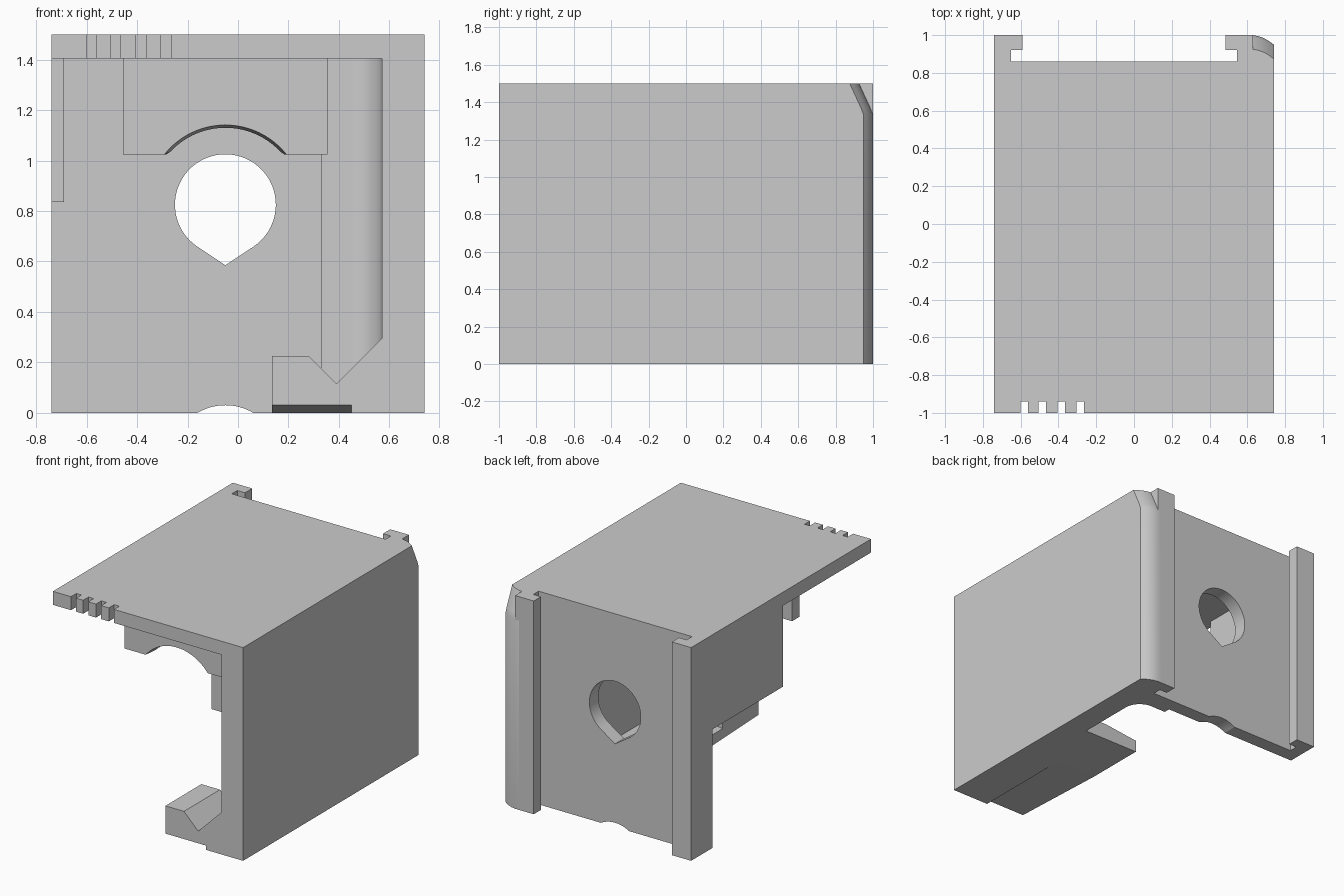
import bpy, bmesh
from math import sin, cos, radians, acos, degrees

cube = bpy.data.objects.get("Cube")
if cube:
    bpy.data.objects.remove(cube, do_unlink=True)

grey = bpy.data.materials.new("plain_grey")
grey.use_nodes = True
grey.diffuse_color = (0.6, 0.6, 0.6, 1)
grey.node_tree.nodes["Principled BSDF"].inputs["Base Color"].default_value = (0.6, 0.6, 0.6, 1)


def loft(name, *rings, smooth=False):
    """Solid through matching rings of 3D points, capped at both ends."""
    bm = bmesh.new()
    loops = [[bm.verts.new(p) for p in ring] for ring in rings]
    bm.faces.new(loops[0])
    bm.faces.new(loops[-1])
    n = len(loops[0])
    for a, b in zip(loops, loops[1:]):
        for i in range(n):
            j = (i + 1) % n
            bm.faces.new((a[i], a[j], b[j], b[i]))
    bmesh.ops.recalc_face_normals(bm, faces=bm.faces[:])
    mesh = bpy.data.meshes.new(name)
    bm.to_mesh(mesh)
    bm.free()
    mesh.materials.append(grey)
    ob = bpy.data.objects.new(name, mesh)
    bpy.context.collection.objects.link(ob)
    if smooth:
        smooth_edges(ob)
    return ob


def smooth_edges(ob):
    bpy.ops.object.select_all(action='DESELECT')
    ob.select_set(True)
    bpy.context.view_layer.objects.active = ob
    bpy.ops.object.shade_smooth_by_angle(angle=radians(25))


def plan(name, pts, z0, z1, **kw):
    return loft(name, *[[(x, y, z) for x, y in pts] for z in (z0, z1)], **kw)


def front(name, pts, y0, y1, **kw):
    return loft(name, *[[(x, y, z) for x, z in pts] for y in (y0, y1)], **kw)


def box(name, x0, x1, y0, y1, z0, z1):
    return plan(name, [(x0, y0), (x1, y0), (x1, y1), (x0, y1)], z0, z1)


def arc(cx, cy, r, a0, a1, n):
    angles = [radians(a0 + (a1 - a0) * i / n) for i in range(n + 1)]
    return [(cx + r * cos(a), cy + r * sin(a)) for a in angles]


def cut(ob, cutter):
    mod = ob.modifiers.new("cut", 'BOOLEAN')
    mod.object = cutter
    mod.operation = 'DIFFERENCE'
    mod.solver = 'EXACT'
    bpy.ops.object.select_all(action='DESELECT')
    bpy.context.view_layer.objects.active = ob
    ob.select_set(True)
    bpy.ops.object.modifier_apply(modifier=mod.name)
    bpy.data.objects.remove(cutter, do_unlink=True)


# Top plate with four slots along the front edge
notched = [(-0.74, -1)]
for x in (-0.6, -0.505, -0.405, -0.305):
    notched += [(x, -1), (x, -0.94), (x + 0.04, -0.94), (x + 0.04, -1)]
plan("top_plate", notched + [(0.74, -1), (0.74, 0.86), (-0.74, 0.86)], 1.405, 1.5)

# Right-hand wall in plan, with the rounded rear corner leaning in at the top
box("side_wall", 0.57, 0.74, -1, 0.8, 0, 1.5)
curve = [(0.74, 0.95), (0.715, 0.968), (0.69, 0.983), (0.66, 0.994), (0.63, 1)]
base = [(0.6, 0.8), (0.74, 0.8)]
rings = []
for z, lean in ((0, 0), (1.33, 0), (1.37, 0.015), (1.5, 0.075)):
    rings.append([(x, y, z) for x, y in base]
                 + [(x, y - lean, z) for x, y in curve] + [(0.6, 1 - lean, z)])
loft("rear_corner", *rings, smooth=True)

# Back wall with filleted inner corner, teardrop hole and bottom notch
outline = [(-0.74, 0.86), (-0.74, 0.76), (0.33, 0.76), (0.33, 0.715)]
outline += arc(0.45, 0.595, 0.12, 90, 0, 10) + [(0.63, 0.595), (0.63, 0.86)]
back_wall = plan("back_wall", outline, 0, 1.5)
half = degrees(acos(0.2 / 0.24))
drop = arc(-0.05, 0.825, 0.2, -90 + half, 270 - half, 48) + [(-0.05, 0.585)]
cut(back_wall, front("hole_cutter", drop, 0.5, 1.1))
cut(back_wall, front("notch_cutter", arc(-0.05, -0.187, 0.217, 0, 180, 48), 0.5, 1.1))
smooth_edges(back_wall)

# Rear rails with inward facing hooks
plan("left_rail", [(-0.74, 0.85), (-0.65, 0.85), (-0.65, 0.92), (-0.59, 0.92),
                   (-0.59, 1), (-0.74, 1)], 0, 1.5)
plan("right_rail", [(0.63, 0.85), (0.545, 0.85), (0.545, 0.92), (0.485, 0.92),
                    (0.485, 1), (0.63, 1)], 0, 1.5)

# Short skirt hanging under the top plate on the open side
box("side_skirt", -0.74, -0.69, -0.02, 0.8, 0.835, 1.42)


# Hanging arch plate, its curved edge tapering toward the back
def arch_ring(y, r):
    a = degrees(acos(0.24 / 0.307))
    edge = [(x, max(z, 1.025)) for x, z in arc(-0.05, 0.832, r, 180 - a, a, 24)]
    pts = [(-0.455, 1.42), (-0.455, 1.025)] + edge + [(0.355, 1.025), (0.355, 1.42)]
    return [(x, y, z) for x, z in pts]


loft("arch_plate", arch_ring(-0.61, 0.309), arch_ring(-0.53, 0.298), smooth=True)

# Foot with a V groove, continued by a low floor, relieved underneath
relief = [(-1.1, -0.1), (-1.1, 0.034), (-1, 0.03), (-0.25, 0), (-0.25, -0.1)]
groove = [(0.135, 0), (0.135, 0.225), (0.28, 0.225), (0.39, 0.115), (0.57, 0.295), (0.57, 0)]
floor = [(0.135, 0), (0.135, 0.085), (0.39, 0.115), (0.57, 0.115), (0.57, 0)]
for name, shape, y0, y1 in (("grooved_foot", groove, -1, -0.6), ("floor", floor, -0.6, 0.18)):
    part = front(name, shape, y0, y1)
    cut(part, loft("relief_cutter", *[[(x, y, z) for y, z in relief] for x in (0.1, 0.45)]))
